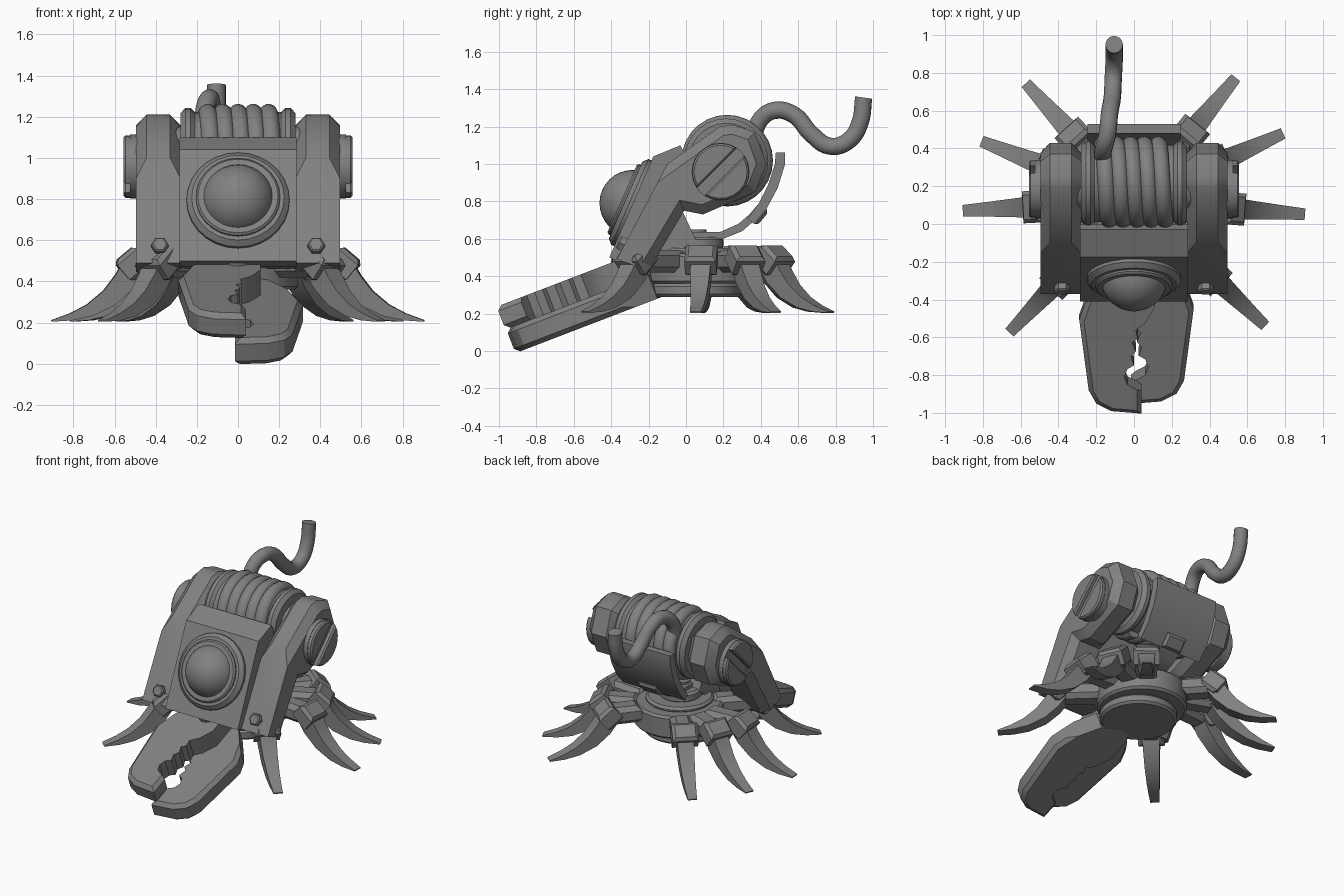
import bpy, bmesh
from math import sin, cos, pi, radians
from mathutils import Matrix, Vector

cube = bpy.data.objects.get("Cube")
if cube:
    bpy.data.objects.remove(cube)

grey = bpy.data.materials.new("plain_grey")
grey.use_nodes = True
grey.diffuse_color = (0.22, 0.22, 0.22, 1)
grey.node_tree.nodes["Principled BSDF"].inputs["Base Color"].default_value = grey.diffuse_color

ALONG_X = Matrix(((0, 0, 1, 0), (1, 0, 0, 0), (0, 1, 0, 0), (0, 0, 0, 1)))


def finish(name, bm, matrix=Matrix()):
    bm.transform(matrix)
    bmesh.ops.recalc_face_normals(bm, faces=bm.faces)
    mesh = bpy.data.meshes.new(name)
    bm.to_mesh(mesh)
    bm.free()
    mesh.materials.append(grey)
    ob = bpy.data.objects.new(name, mesh)
    bpy.context.collection.objects.link(ob)
    return ob


def prism(name, pts, lo, hi, matrix=ALONG_X, bevel=0, where=lambda c: True):
    """Extrude a 2D outline from lo to hi, chamfering the cap edges that pass a test."""
    bm = bmesh.new()
    a = [bm.verts.new((p[0], p[1], lo)) for p in pts]
    b = [bm.verts.new((p[0], p[1], hi)) for p in pts]
    bm.faces.new(a)
    bm.faces.new(b)
    n = len(pts)
    for i in range(n):
        j = (i + 1) % n
        bm.faces.new((a[i], a[j], b[j], b[i]))
    bmesh.ops.recalc_face_normals(bm, faces=bm.faces)
    if bevel:
        rim = [e for e in bm.edges if abs(e.verts[0].co.z - e.verts[1].co.z) < 1e-5
               and where((e.verts[0].co + e.verts[1].co) / 2)]
        bmesh.ops.bevel(bm, geom=rim, offset=bevel, segments=1, affect='EDGES')
    return finish(name, bm, matrix)


def circle(r, n=28, cx=0, cy=0):
    return [(cx + r * cos(2 * pi * i / n), cy + r * sin(2 * pi * i / n)) for i in range(n)]


def box(name, size, matrix, bevel=0.015):
    x, y, z = (s / 2 for s in size)
    return prism(name, [(-x, -y), (x, -y), (x, y), (-x, y)], -z, z, matrix, bevel)


def tube(name, pts, r, spline='POLY'):
    """Round tube along a path, turned into a mesh."""
    cu = bpy.data.curves.new(name + "_path", 'CURVE')
    cu.dimensions = '3D'
    cu.bevel_depth = r
    cu.bevel_resolution = 6
    cu.use_fill_caps = True
    cu.resolution_u = 6
    sp = cu.splines.new(spline)
    if spline == 'BEZIER':
        sp.bezier_points.add(len(pts) - 1)
        for bp, p in zip(sp.bezier_points, pts):
            bp.co = p
            bp.handle_left_type = bp.handle_right_type = 'AUTO'
    else:
        sp.points.add(len(pts) - 1)
        for sp_pt, p in zip(sp.points, pts):
            sp_pt.co = (*p, 1)
    temp = bpy.data.objects.new(name + "_temp", cu)
    bpy.context.collection.objects.link(temp)
    bpy.context.view_layer.update()
    mesh = bpy.data.meshes.new_from_object(temp.evaluated_get(bpy.context.evaluated_depsgraph_get()))
    bpy.data.objects.remove(temp)
    bm = bmesh.new()
    bm.from_mesh(mesh)
    bmesh.ops.remove_doubles(bm, verts=bm.verts, dist=1e-5)
    return finish(name, bm)


# Head: tilted centre panel between two side arms
prism("centre_panel", [(-.41, .5), (-.175, 1.04), (-.03, 1.1), (0, 1.04), (-.2, .46), (-.34, .47)], -.285, .285)
ARM = [(-.37, .49), (-.2, .43), (-.01, .75), (.09, .73), (.37, .85), (.43, 1.0),
       (.37, 1.17), (.25, 1.21), (.18, 1.2), (-.1, 1.0)]
AY, AZ = .215, 1.018  # drum axle position
for side, label in ((1, "left"), (-1, "right")):
    # Both rims are chamfered around the rounded top, the front edge stays square
    rim = lambda c: c.x > (-.2 if c.z * side > .4 else 0)
    prism(label + "_arm", ARM, .28 * side, .495 * side, bevel=.05, where=rim)
    # Slotted screw head made of a disc and two half-moons
    prism(label + "_screw_base", circle(.155, 24, .185, .958), .48 * side, .525 * side)
    for half in (0, 1):
        moon = []
        for i in range(11):
            t = radians(45 + 180 * half + 11 + 158 * i / 10)
            moon.append((.185 + .152 * cos(t), .958 + .152 * sin(t)))
        prism(f"{label}_screw_half_{half}", moon, .52 * side, .557 * side, ALONG_X, .01,
              lambda c: abs(c.z) > .54)

# Round lens on the front panel
normal = Vector((0, -.917, .4))
lens = Matrix.Translation((0, -.268, .783)) @ normal.to_track_quat('Z', 'Y').to_matrix().to_4x4()
prism("lens_ring", circle(.25), -.03, .06, lens, .025, lambda c: c.z > 0)
prism("lens_collar", circle(.205), .05, .08, lens, .01, lambda c: c.z > .07)
bm = bmesh.new()
bmesh.ops.create_uvsphere(bm, u_segments=28, v_segments=16, radius=.178)
finish("lens_dome", bm, lens @ Matrix.Translation((0, 0, .018)))

# Hex bolts on the arm feet
for side in (1, -1):
    at = Matrix.Translation((.38 * side, -.335, .57)) @ lens.to_3x3().to_4x4()
    prism("hex_bolt", circle(.042, 6), -.03, .03, at, .008, lambda c: c.z > 0)

# Drum with flanges and wound cable
prism("axle", circle(.135, 20, AY - .01, AZ), -.47, .47)
prism("drum_core", circle(.205, 28, AY, AZ), -.22, .22)
for side in (1, -1):
    prism("drum_flange", circle(.225, 28, AY, AZ), .205 * side, .28 * side, bevel=.025)
turns, steps = 5, 28
coil = []
for i in range(turns * steps + 1):
    t = 2 * pi * i / steps - pi / 2
    coil.append((-.185 + .37 * i / (turns * steps), AY + .005 + .2 * cos(t), AZ + .2 * sin(t)))
tube("cable_coil", coil, .045)
tube("loose_cable", [(-.17, .35, 1.1), (-.16, .40, 1.24), (-.14, .48, 1.287), (-.13, .58, 1.26),
                     (-.115, .67, 1.16), (-.11, .77, 1.095), (-.105, .87, 1.125),
                     (-.105, .93, 1.22), (-.105, .95, 1.355)], .046, 'BEZIER')

# Curved guard behind the drum, with its bracket
prism("rear_guard", [(.48, 1.06), (.53, 1.06), (.53, 1.0), (.49, .87), (.43, .76), (.36, .68),
                     (.33, .71), (.39, .79), (.44, .89), (.475, 1.0)], -.245, .245)
prism("guard_bracket", [(.02, .6), (.2, .6), (.3, .64), (.38, .71), (.35, .74), (.28, .68),
                        (.18, .635), (.02, .635)], -.08, .08)
box("guard_block", (.15, .1, .07), Matrix.Translation((0, .385, .73)) @ Matrix.Rotation(radians(50), 4, 'X'))

# Base turntable
for name, r, y, lo, hi in (("base_foot", .25, .045, .29, .36), ("base_ring", .29, .08, .36, .52),
                           ("turntable", .22, .07, .51, .55), ("turntable_hub", .14, .06, .54, .61)):
    prism(name, circle(r), lo, hi, Matrix.Translation((0, y, 0)), .015)
prism("pivot_post", circle(.06, 16), .58, .65, Matrix.Translation((0, .05, 0)))
prism("neck", [(-.3, .46), (-.12, .46), (.05, .6), (-.02, .75), (-.2, .7)], -.14, .14)


def horn(name, matrix):
    """Tapering leg that drops and flares outward; stations are reach, height, half width, half depth."""
    stations = [(-.01, .48, .055, .06), (.04, .40, .053, .055), (.115, .32, .048, .045),
                (.21, .26, .042, .031), (.3, .228, .036, .018), (.395, .208, .03, .004)]
    bm = bmesh.new()
    rings = []
    for i, (u, z, w, d) in enumerate(stations):
        p, q = stations[max(i - 1, 0)], stations[min(i + 1, len(stations) - 1)]
        nrm = Vector((p[1] - q[1], 0, q[0] - p[0])).normalized()
        c = Vector((u, 0, z))
        rings.append([bm.verts.new(c + Vector((0, w * a, 0)) + nrm * d * b)
                      for a, b in ((-1, -1), (1, -1), (1, 1), (-1, 1))])
    for r, s in zip(rings, rings[1:]):
        for i in range(4):
            j = (i + 1) % 4
            bm.faces.new((r[i], r[j], s[j], s[i]))
    bm.faces.new(rings[0])
    bm.faces.new(rings[-1])
    finish(name, bm, matrix)


# Eight legs around the base, each with a knuckle
for side, label in ((1, "left"), (-1, "right")):
    for n, (angle, reach, skew) in enumerate(((49, .84, 1.5), (23, .86, 1.5), (-3.7, .9, -.6), (-45, .95, 1.5))):
        yaw = radians(angle + skew) if side > 0 else radians(180 - angle + skew)
        out = Matrix.Translation((0, .12, 0)) @ Matrix.Rotation(yaw, 4, 'Z')
        root = reach - .388
        at = out @ Matrix.Translation((root, 0, 0))
        horn(f"{label}_leg_{n}", at)
        tilt = Matrix.Rotation(radians(40), 4, 'Y')
        box(f"{label}_knuckle_{n}", (.13, .17, .13), at @ Matrix.Translation((0, 0, .485)) @ tilt, .02)
        length = root - .24
        box(f"{label}_hip_{n}", (length, .14, .12), out @ Matrix.Translation((.24 + length / 2, 0, .48)), .03)

# Pincer: two stacked jaws, one mirrored
JAW = [(.04, -.392), (-.12, -.378), (-.2, -.335), (-.24, -.26), (-.29, .14), (-.26, .23), (-.12, .42),
       (.06, .48), (.11, .4), (.11, .22), (.06, .13), (.01, .09), (.02, .04), (-.01, .02),
       (.01, -.03), (-.015, -.06), (.0, -.11), (-.035, -.13), (-.05, -.175), (-.035, -.22),
       (.0, -.24), (.04, -.26)]
claw = Matrix.Translation((0, -.6, .256)) @ Matrix.Rotation(radians(21), 4, 'X')
prism("upper_jaw", JAW, 0, .13, claw, .025, lambda c: c.y < -.3 or c.x < -.06 and c.y < .3)
prism("lower_jaw", [(.025 - x, y + .005) for x, y in JAW], -.138, 0, claw, .025,
      lambda c: c.y < -.3 or c.x > .08 and c.y < .3)
prism("jaw_pivot", circle(.06, 16), -.13, .145, claw @ Matrix.Translation((0, .33, 0)))
box("wrist", (.2, .4, .12), claw @ Matrix.Translation((0, .5, -.03)))

# Smooth round parts, keeping hard edges
bpy.ops.object.select_all(action='DESELECT')
for ob in bpy.context.collection.objects:
    if ob.type == 'MESH':
        ob.select_set(True)
        bpy.context.view_layer.objects.active = ob
bpy.ops.object.shade_smooth_by_angle(angle=radians(30))
